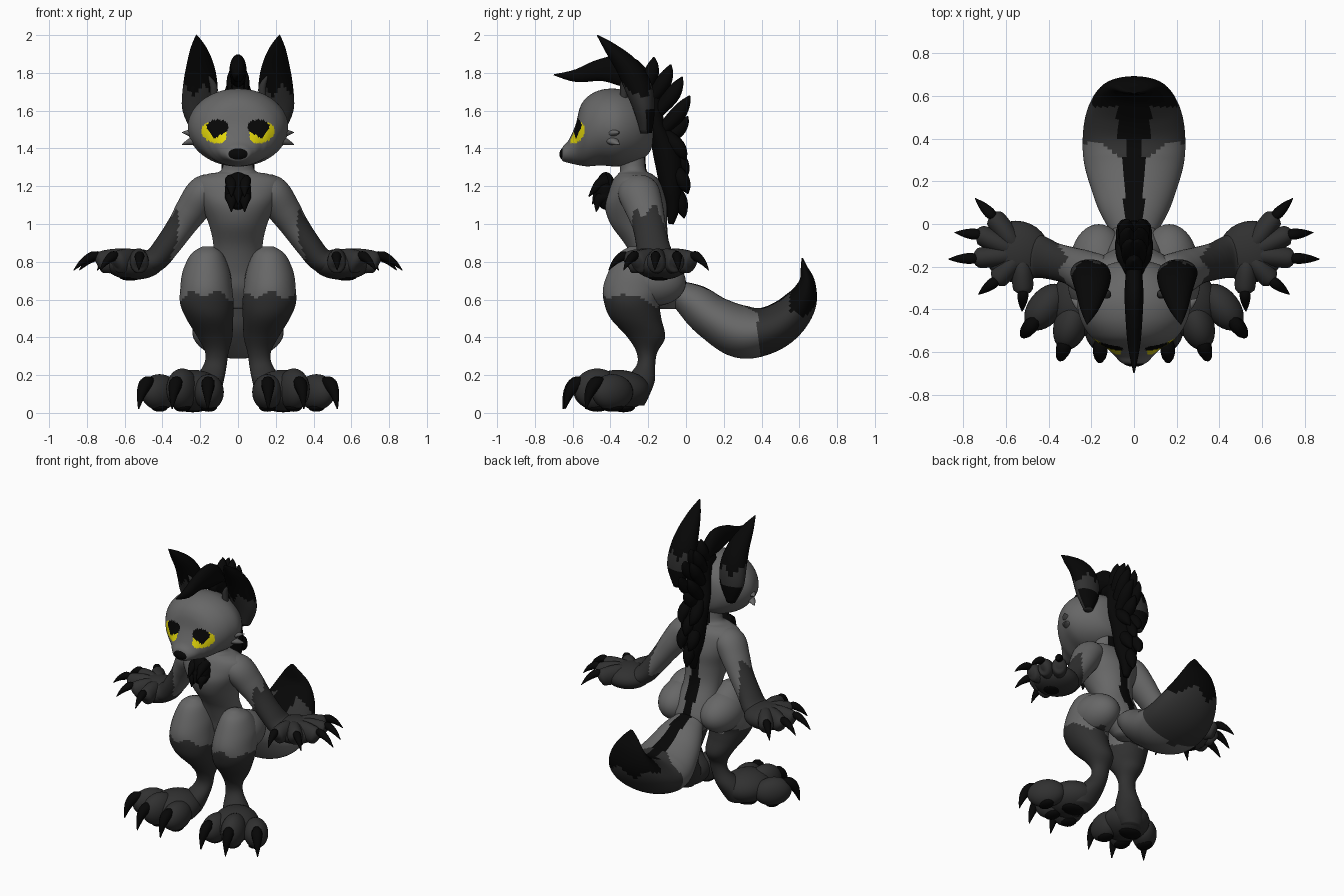
import bpy, bmesh, math
from mathutils import Vector, Matrix

X, Y, Z = Vector((1, 0, 0)), Vector((0, 1, 0)), Vector((0, 0, 1))
GREY, DARK, BLACK, YELLOW = range(4)
MATS = []
for n, c in (("grey fur", (.135, .135, .135)), ("dark fur", (.03, .03, .03)),
             ("black", (.002, .002, .002)), ("yellow", (.75, .66, .003))):
    m = bpy.data.materials.new(n)
    m.diffuse_color = (*c, 1)
    MATS.append(m)


def finish(name, bm, rule):
    """Colour faces by a rule (c, n) -> index, smooth and link."""
    bmesh.ops.recalc_face_normals(bm, faces=bm.faces)
    bm.normal_update()
    for f in bm.faces:
        f.smooth = True
        f.material_index = rule if isinstance(rule, int) else rule(f.calc_center_median(), f.normal)
    me = bpy.data.meshes.new(name)
    bm.to_mesh(me)
    bm.free()
    for m in MATS:
        me.materials.append(m)
    ob = bpy.data.objects.new(name, me)
    bpy.context.collection.objects.link(ob)


def spline(keys, sub):
    """Catmull-Rom through the keys (any number of channels)."""
    out, k = [], [keys[0]] + list(keys) + [keys[-1]]
    for i in range(1, len(k) - 2):
        for j in range(sub):
            t = j / sub
            out.append([.5 * (2*b + (c-a)*t + (2*a-5*b+4*c-d)*t*t + (3*b-a-3*c+d)*t**3)
                        for a, b, c, d in zip(k[i-1], k[i], k[i+1], k[i+2])])
    return out + [list(keys[-1])]


def loft(name, keys, rule=GREY, ref=X, flat=None, seg=16, sub=4, mirror=False):
    """Elliptic tube; keys are (x, y, z, half width along ref, other half width)."""
    for s in ((1, -1) if mirror else (1,)):
        pts = spline([(k[0]*s, *k[1:]) for k in keys], sub)
        cs = [Vector(p[:3]) for p in pts]
        bm, rings = bmesh.new(), []
        for i, p in enumerate(pts):
            t = flat or (cs[min(i+1, len(cs)-1)] - cs[max(i-1, 0)]).normalized()
            u = (ref - ref.dot(t) * t).normalized()
            v = t.cross(u)
            a, b = max(p[3], .002), max(p[4], .002)
            rings.append([bm.verts.new(cs[i] + u*a*math.cos(w) + v*b*math.sin(w))
                          for w in (2*math.pi*(q+.5)/seg for q in range(seg))])
        for r0, r1 in zip(rings, rings[1:]):
            for q in range(seg):
                bm.faces.new((r0[q], r0[(q+1) % seg], r1[(q+1) % seg], r1[q]))
        bm.faces.new(rings[0])
        bm.faces.new(rings[-1])
        finish(name, bm, rule)


def ball(name, c, r, rule=GREY, turn=0, tilt=0, mirror=False, seg=28):
    for s in ((1, -1) if mirror else (1,)):
        bm = bmesh.new()
        M = (Matrix.Translation((c[0]*s, c[1], c[2])) @ Matrix.Rotation(turn*s, 4, 'Z')
             @ Matrix.Rotation(tilt, 4, 'X') @ Matrix.Diagonal((*r, 1)))
        bmesh.ops.create_uvsphere(bm, u_segments=seg, v_segments=seg*2//3, radius=1, matrix=M)
        finish(name, bm, rule)


# Torso and neck with a black stripe down the spine
loft("torso", [(0, -.10, .55, .06, .05), (0, -.11, .65, .16, .11), (0, -.14, .75, .14, .115),
               (0, -.20, .88, .13, .115), (0, -.25, 1.0, .155, .15), (0, -.265, 1.1, .20, .165),
               (0, -.265, 1.18, .235, .145), (0, -.265, 1.235, .225, .12), (0, -.27, 1.265, .16, .09),
               (0, -.28, 1.29, .085, .07), (0, -.29, 1.42, .08, .075)],
     lambda c, n: BLACK if n.y > .3 and abs(c.x) < .035 else GREY, flat=Z, seg=48, sub=5)


# Head with painted eyes
def head_rule(c, n):
    x = abs(c.x)
    if c.y < -.4:
        dx, dz = x - .127, c.z - 1.482
        if math.hypot((x - .108) / .058, (c.z - 1.513) / .04) < 1 or math.hypot((x - .122) / .022, (c.z - 1.49) / .035) < 1:
            return BLACK
        if math.hypot((dx + .5*dz) / .078, (dz - .5*dx) / .058) < 1:
            return YELLOW
    return GREY


loft("head", [(0, -.17, 1.5, .05, .06), (0, -.20, 1.5, .14, .13), (0, -.27, 1.505, .22, .18),
              (0, -.36, 1.51, .265, .205), (0, -.45, 1.51, .25, .20), (0, -.52, 1.49, .21, .185),
              (0, -.56, 1.465, .165, .155), (0, -.585, 1.42, .125, .105), (0, -.62, 1.385, .09, .062),
              (0, -.65, 1.372, .06, .04), (0, -.66, 1.365, .025, .02)],
     head_rule, flat=-Y, seg=96, sub=8)
ball("nose", (0, -.64, 1.37), (.058, .03, .036), BLACK)
for z0, z1 in ((1.48, 1.485), (1.45, 1.42)):
    loft("cheek_tuft", [(.20, -.40, z0, .04, .03), (.255, -.38, (z0+z1)/2, .026, .018),
                        (.295, -.35, z1, .002, .002)], ref=Y, mirror=True)


# Ears: black tip and base, dark middle
def ear_rule(c, n):
    return BLACK if c.z > 1.71 + .03*math.sin(c.x*60) or (c.z < 1.62 and n.y > .2) else DARK


loft("ear", [(.21, -.21, 1.48, .03, .03), (.21, -.22, 1.6, .085, .055), (.20, -.25, 1.72, .092, .072),
             (.20, -.31, 1.83, .075, .062), (.21, -.40, 1.93, .042, .033), (.22, -.47, 2.0, .003, .003)],
     ear_rule, seg=32, mirror=True)
loft("ear_tuft", [(.13, -.33, 1.66, .02, .02), (.13, -.33, 1.73, .02, .02), (.16, -.34, 1.79, .002, .002)],
     DARK, mirror=True)

# Forelock and mane
loft("forelock", [(0, -.20, 1.75, .035, .04), (0, -.32, 1.81, .045, .085), (0, -.45, 1.815, .04, .06),
                  (0, -.58, 1.785, .028, .035), (0, -.70, 1.79, .003, .003)], BLACK)
loft("mane", [(0, -.3, 1.72, .03, .04), (0, -.21, 1.69, .045, .07), (0, -.16, 1.52, .08, .05),
              (0, -.10, 1.37, .09, .075), (0, -.08, 1.2, .08, .06), (0, -.07, 1.09, .05, .04),
              (0, -.08, 1.0, .02, .015)], BLACK)
for y0, z0, y1, z1, x in ((-.24, 1.68, -.17, 1.885, 0), (-.20, 1.64, -.08, 1.845, .02),
                          (-.17, 1.57, -.02, 1.78, .03), (-.15, 1.47, .02, 1.68, .035),
                          (-.14, 1.42, .01, 1.57, 0), (-.14, 1.50, .0, 1.34, .045),
                          (-.12, 1.42, .01, 1.26, 0), (-.10, 1.33, .01, 1.16, .04),
                          (-.10, 1.24, -.01, 1.03, 0)):
    for s in ((1, -1) if x else (1,)):
        loft("mane_tuft", [(s*x*.5, y0, z0, .03, .03), (s*x, y0*.5+y1*.5+.015, z0*.5+z1*.5, .042, .042),
                           (s*x, y0*.2+y1*.8+.01, z0*.2+z1*.8, .028, .028), (s*x*.7, y1, z1, .003, .003)],
             BLACK, seg=10)

# Chest tuft
ball("chest_tuft", (0, -.425, 1.175), (.07, .055, .1), BLACK)
for x, z in ((-.035, 1.2), (.035, 1.2), (0, 1.16), (-.035, 1.12), (.035, 1.12)):
    loft("chest_spike", [(x, -.41, z+.03, .035, .035), (x, -.46, z+.01, .03, .028),
                         (x, -.515 + (1.2-z)*.5, z-.055, .003, .003)], BLACK, seg=10)


# Tail: grey root, dark end, black stripe and tip
def tail_rule(c, n):
    if c.y > .55 and c.z > .54 + .03*math.sin(c.x*30):
        return BLACK
    if n.z > .2 and abs(c.x) < (.08 if c.y > .4 else .045):
        return BLACK
    return DARK if c.y > min(.38, .27 + abs(c.x)*.7 if n.z > .2 else 1) else GREY


loft("tail", [(0, -.08, .66, .08, .05), (0, .04, .585, .15, .10), (0, .15, .50, .195, .12),
              (0, .29, .43, .235, .14), (0, .42, .435, .24, .125), (0, .53, .495, .22, .11),
              (0, .61, .59, .175, .085), (0, .64, .69, .12, .045), (0, .625, .77, .06, .018),
              (0, .615, .82, .01, .004)], tail_rule, seg=64, sub=6)


# Legs with dark socks
def sock(c, n):
    return DARK if c.z < .605 + .02*math.sin(c.x*45) + (c.y+.3)*-.2 else GREY


ball("thigh", (.165, -.19, .70), (.135, .19, .135), sock, tilt=-.1, mirror=True, seg=40)
loft("leg", [(.16, -.27, .88, .03, .03), (.165, -.26, .84, .085, .10), (.168, -.25, .75, .125, .16),
             (.168, -.27, .66, .138, .17), (.165, -.285, .58, .142, .148), (.15, -.265, .5, .125, .135),
             (.122, -.21, .4, .092, .10), (.112, -.207, .32, .062, .055), (.122, -.213, .25, .062, .05),
             (.16, -.25, .17, .085, .085), (.2, -.28, .09, .10, .085), (.21, -.28, .04, .07, .06)],
     sock, flat=Z, seg=36, sub=6, mirror=True)

# Feet: body, three clawed toes and sole pads
ball("foot", (.235, -.36, .12), (.15, .17, .108), DARK, turn=.35, mirror=True)
for x, y, h, dx, dy in ((.155, -.47, .11, .03, -1), (.295, -.47, .125, .3, -.95), (.415, -.39, .11, .62, -.78)):
    ball("toe", (x, y, h), (.08, .125, h-.015), DARK, turn=math.atan2(dx, -dy), mirror=True)
    loft("toe_claw", [(x+dx*d, y+dy*d, z, r, r) for d, z, r in
                      ((.07, .165, .025), (.115, .155, .036), (.155, .105, .026), (.18, .02, .003))],
         BLACK, seg=10, mirror=True)
    ball("toe_pad", (x, y, .03), (.045, .06, .024), BLACK, seg=12, mirror=True)
ball("sole_pad", (.24, -.33, .028), (.08, .06, .025), BLACK, seg=14, mirror=True)

# Arms with dark gloves, widening toward the hand
loft("arm", [(.10, -.26, 1.17, .09, .08), (.175, -.25, 1.165, .11, .095), (.24, -.22, 1.08, .10, .088),
             (.30, -.195, .99, .088, .075), (.375, -.175, .885, .088, .068), (.44, -.155, .81, .10, .065),
             (.53, -.14, .785, .12, .06)],
     lambda c, n: DARK if abs(c.x) > .335 + .02*math.sin(c.y*50) else GREY, ref=Y, seg=32, sub=6, mirror=True)

# Hands: palm, clawed fingers and pads
ball("palm", (.55, -.13, .787), (.155, .145, .082), DARK, turn=.2, mirror=True)
ball("palm_pad", (.57, -.14, .72), (.06, .06, .02), BLACK, seg=14, mirror=True)
for x, y, cx, cy in ((.655, .03, .745, .12), (.72, -.05, .84, -.04), (.735, -.16, .87, -.165),
                     (.64, -.26, .73, -.33), (.52, -.31, .525, -.41)):
    bx, by = .53, -.14
    for s in (1, -1):
        loft("finger", [(s*bx, by, .79, .045, .045), (s*(bx*.6+x*.4), by*.6+y*.4, .805, .05, .065),
                        (s*(bx*.15+x*.85), by*.15+y*.85, .80, .05, .062), (s*x, y, .795, .042, .05),
                        (s*(x*.9+cx*.1), y*.9+cy*.1, .79, .014, .018)], DARK, ref=Vector((by-y, s*(x-bx), 0)))
    loft("finger_claw", [(x, y, .83, .018, .018), (x*.75+cx*.25, y*.75+cy*.25, .83, .026, .026),
                         (x*.35+cx*.65, y*.35+cy*.65, .80, .017, .018), (cx, cy, .755, .002, .002)],
         BLACK, ref=Z, seg=10, mirror=True)
